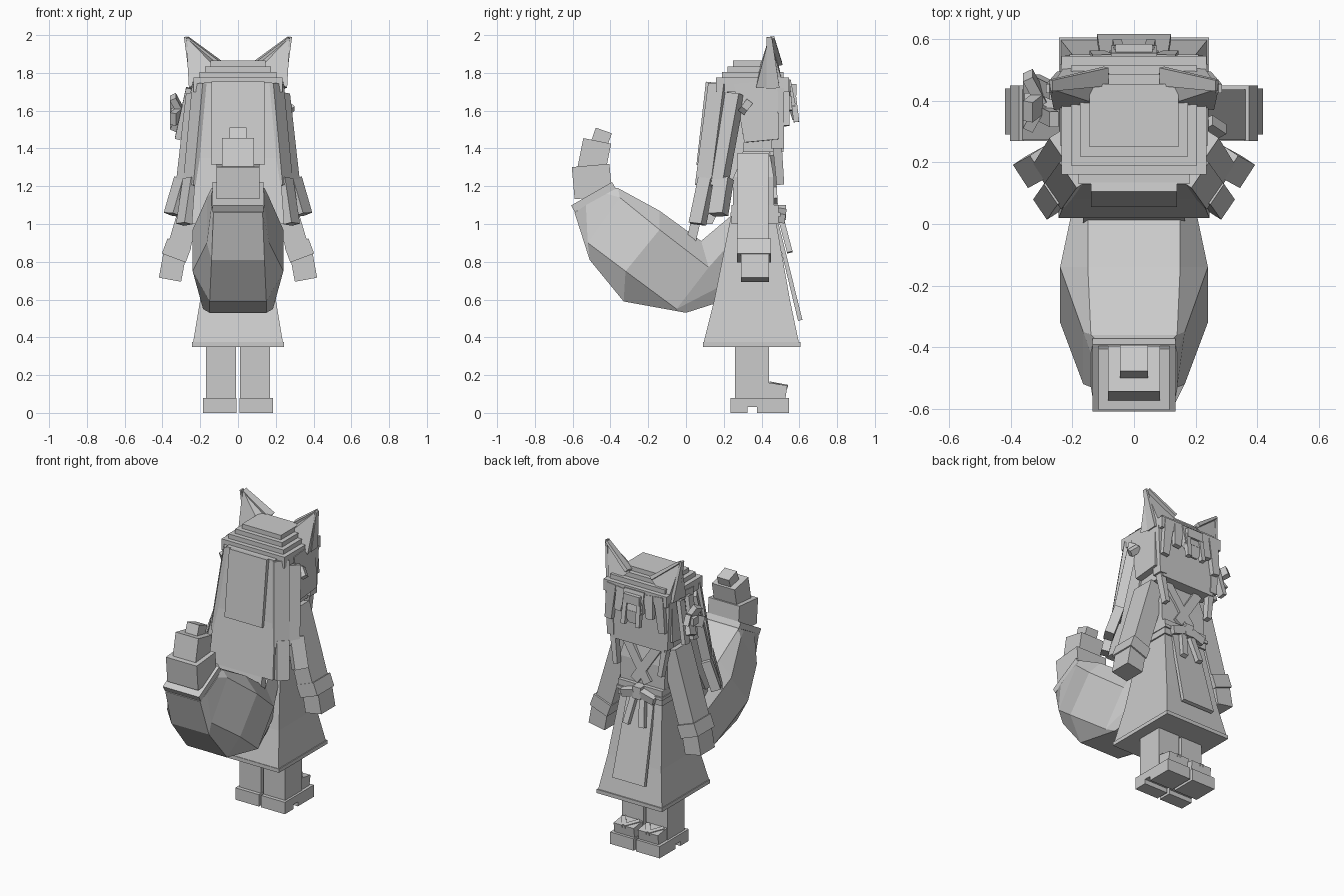
import bpy, bmesh
from math import pi, sin, cos
from mathutils import Vector, Quaternion

default_cube = bpy.data.objects.get("Cube")
if default_cube:
    bpy.data.objects.remove(default_cube)

material = bpy.data.materials.new("plain grey")
material.use_nodes = True
grey = (.6, .6, .6, 1)
material.diffuse_color = grey
material.node_tree.nodes["Principled BSDF"].inputs["Base Color"].default_value = grey


def loft(name, rings):
    """Skin a list of point rings and cap both ends."""
    bm = bmesh.new()
    loops = [[bm.verts.new(point) for point in ring] for ring in rings]
    for lower, upper in zip(loops, loops[1:]):
        for i in range(len(lower)):
            bm.faces.new((lower[i - 1], lower[i], upper[i], upper[i - 1]))
    bm.faces.new(reversed(loops[0]))
    bm.faces.new(loops[-1])
    bmesh.ops.recalc_face_normals(bm, faces=bm.faces)
    mesh = bpy.data.meshes.new(name)
    bm.to_mesh(mesh)
    bm.free()
    mesh.materials.append(material)
    bpy.context.collection.objects.link(bpy.data.objects.new(name, mesh))


def rectangle(half, back, front, height):
    return [(-half, back, height), (half, back, height),
            (half, front, height), (-half, front, height)]


def bar(name, start, end, width, depth, taper=1, twist=0):
    """Square bar between two points, its width lying along x before the twist."""
    start, end = Vector(start), Vector(end)
    axis = (end - start).normalized()
    across = (Vector((1, 0, 0)) - axis * axis.x).normalized()
    across.rotate(Quaternion(axis, twist))
    along = axis.cross(across).normalized() * depth / 2
    across *= width / 2
    loft(name, [[point + (across * i + along * j) * size
                 for i, j in ((-1, -1), (1, -1), (1, 1), (-1, 1))]
                for point, size in ((start, 1), (end, taper))])


def flip(point, sign):
    return (point[0] * sign, point[1], point[2])


def pair(name, start, end, width, depth, taper=1, twist=0):
    for side, sign in (("left", 1), ("right", -1)):
        bar(f"{side}_{name}", flip(start, sign), flip(end, sign),
            width, depth, taper, twist * sign)


def slab(name, half, back, front, bottom, top):
    loft(name, [rectangle(half, back, front, height) for height in (bottom, top)])


# Legs and sandals
pair("leg", start=(.09, .35, .5), end=(.09, .35, .07), width=.16, depth=.18)
pair("sandal", start=(.097, .39, .03), end=(.097, .39, .08), width=.176, depth=.31)
pair("sandal_heel", start=(.097, .28, 0), end=(.097, .28, .03), width=.176, depth=.09)
pair("sandal_toe", start=(.097, .46, 0), end=(.097, .46, .03), width=.176, depth=.17)
pair("foot", start=(.09, .4, .12), end=(.09, .53, .1), width=.15, depth=.09)
for inner_end in (.03, .15):
    pair("sandal_strap", start=(inner_end, .45, .155), end=(.09, .53, .14),
         width=.03, depth=.02)

# Robe
loft("skirt", [rectangle(half=.24, back=.09, front=.6, height=.36),
               rectangle(half=.2, back=.15, front=.55, height=.6),
               rectangle(half=.15, back=.24, front=.47, height=1.05)])
slab("skirt_hem", half=.243, back=.09, front=.605, bottom=.35, top=.375)
bar("apron", start=(0, .48, 1), end=(0, .605, .49), width=.2, depth=.02, taper=1.2)
loft("torso", [rectangle(half=.16, back=.25, front=.465, height=1),
               rectangle(half=.17, back=.25, front=.465, height=1.25),
               rectangle(half=.13, back=.28, front=.44, height=1.4)])
pair("collar", start=(.12, .455, 1.38), end=(-.05, .47, 1.12), width=.06, depth=.03)
slab("sash", half=.165, back=.24, front=.49, bottom=1, top=1.1)
slab("sash_cord", half=.17, back=.235, front=.5, bottom=1.04, top=1.06)
slab("bow_knot", half=.03, back=.48, front=.53, bottom=1.02, top=1.1)
pair("bow_loop", start=(.02, .505, 1.06), end=(.12, .5, 1.03), width=.05, depth=.05)
pair("bow_end", start=(.03, .5, 1.04), end=(.06, .55, .85), width=.04, depth=.03)

# Arms
pair("sleeve", start=(.17, .355, 1.36), end=(.315, .355, .87), width=.12, depth=.165)
pair("cuff", start=(.31, .36, .9), end=(.34, .36, .82), width=.135, depth=.18)
pair("hand", start=(.335, .365, .84), end=(.36, .365, .705), width=.12, depth=.15)

# Head and stepped crown of hair
slab("head", half=.2, back=.18, front=.515, bottom=1.38, top=1.76)
slab("neck", half=.06, back=.3, front=.42, bottom=1.3, top=1.4)
for step in range(4):
    rise = step * .03
    slab("crown_step", half=.235 - rise, back=.16 + rise, front=.545 - rise,
         bottom=1.7 + rise, top=1.775 + rise)
slab("crown_back", half=.18, back=.13, front=.3, bottom=1.6, top=1.75)
pair("side_hair", start=(.21, .37, 1.75), end=(.22, .4, 1.44),
     width=.06, depth=.23, taper=.8)

# Ears: leaning wedges with raised rims
for side, sign in (("left", 1), ("right", -1)):
    base = [(.08, .49, 1.84), (.22, .52, 1.72), (.26, .37, 1.72), (.12, .39, 1.83)]
    tip = Vector((.275, .44, 1.99))
    loft(side + "_ear", [[flip(point, sign) for point in base],
                         [flip(tip.lerp(point, .05), sign) for point in base]])
pair("ear_outer_rim", start=(.235, .46, 1.72), end=(.28, .44, 1.99),
     width=.03, depth=.07, taper=.4)
pair("ear_inner_rim", start=(.09, .48, 1.845), end=(.27, .45, 1.985),
     width=.025, depth=.06, taper=.6)

# Long back hair
loft("back_hair", [rectangle(half=.19, back=.13, front=.34, height=1.74),
                   rectangle(half=.22, back=.08, front=.3, height=1.35),
                   rectangle(half=.245, back=.02, front=.14, height=1)])
bar("back_hair_end", start=(0, .06, 1.05), end=(0, .02, .88), width=.33, depth=.05)
bar("back_hair_plate", start=(0, .135, 1.75), end=(0, .085, 1.31), width=.28, depth=.06)
pair("side_lock", start=(.22, .25, 1.69), end=(.275, .16, 1.2),
     width=.06, depth=.11, twist=.6)
pair("side_lock_end", start=(.29, .2, 1.24), end=(.345, .17, 1.05),
     width=.06, depth=.09, twist=.6)
pair("rear_lock", start=(.19, .175, 1.74), end=(.24, .105, 1.2),
     width=.06, depth=.1, twist=.6)
pair("rear_lock_end", start=(.25, .11, 1.24), end=(.285, .06, 1),
     width=.05, depth=.08, twist=.6)

# Fringe and front locks
bar("fringe_middle", start=(0, .535, 1.76), end=(0, .56, 1.63), width=.15, depth=.04)
bar("fringe_point", start=(0, .56, 1.63), end=(0, .57, 1.55),
    width=.15, depth=.04, taper=.3)
pair("fringe_inner", start=(.1, .53, 1.75), end=(.12, .55, 1.6),
     width=.07, depth=.04, taper=.7)
pair("fringe_outer", start=(.175, .525, 1.76), end=(.2, .53, 1.52),
     width=.07, depth=.05, taper=.7)
pair("fringe_tip", start=(.05, .565, 1.7), end=(.055, .585, 1.54), width=.03, depth=.03)
pair("front_lock", start=(.215, .485, 1.72), end=(.2, .485, 1.4), width=.05, depth=.07)
pair("front_lock_end", start=(.2, .48, 1.45), end=(.165, .5, 1.21),
     width=.04, depth=.05, taper=.8)
slab("fringe_clip", half=.06, back=.55, front=.585, bottom=1.68, top=1.74)

# Flower with ribbons on one side, a small clip on the other
centre = Vector((-.3, .4, 1.59))
for petal in range(4):
    angle = petal * pi / 2 + .4
    reach = Vector((-.5, -sin(angle), cos(angle))) * .09
    bar("flower_petal", start=centre, end=centre + reach, width=.035, depth=.07)
lift = Vector((0, 0, .025))
bar("flower_heart", start=centre - lift, end=centre + lift, width=.11, depth=.05)
for back in (.34, .43):
    bar("ribbon", start=(-.26, back, 1.72), end=(-.32, back + .03, 1.45),
        width=.03, depth=.05)
bar("side_clip", start=(.24, .33, 1.64), end=(.285, .3, 1.6), width=.04, depth=.04)


# Tail: facetted body, then ever smaller segments
def tail_ring(top, upper, lower, low, edge, wide):
    """Eight-sided section: narrow at top and low, wide at the two side corners."""
    half = [(edge, *top), (wide, *upper), (wide, *lower), (edge, *low)]
    return half + [flip(point, -1) for point in reversed(half)]


loft("tail_body", [
    tail_ring((.27, 1.07), (.28, .95), (.24, .7), (.22, .6), edge=.1, wide=.13),
    tail_ring((.08, .91), (.12, .77), (-.05, .55), (0, .53), edge=.15, wide=.185),
    tail_ring((-.14, 1.07), (-.14, .97), (-.32, .75), (-.33, .59), edge=.15, wide=.24),
    tail_ring((-.36, 1.19), (-.35, 1.14), (-.52, .9), (-.51, .81), edge=.14, wide=.165),
    tail_ring((-.37, 1.19), (-.42, 1.16), (-.53, 1.1), (-.59, 1.06), edge=.13, wide=.14)])
bar("tail_band", start=(0, -.48, 1.125), end=(0, -.5, 1.16), width=.27, depth=.25)
bar("tail_bend", start=(0, -.49, 1.14), end=(0, -.505, 1.31), width=.23, depth=.2)
bar("tail_upper", start=(0, -.5, 1.29), end=(0, -.47, 1.44), width=.17, depth=.15)
bar("tail_tip", start=(0, -.465, 1.41), end=(0, -.435, 1.495), width=.09, depth=.09)
